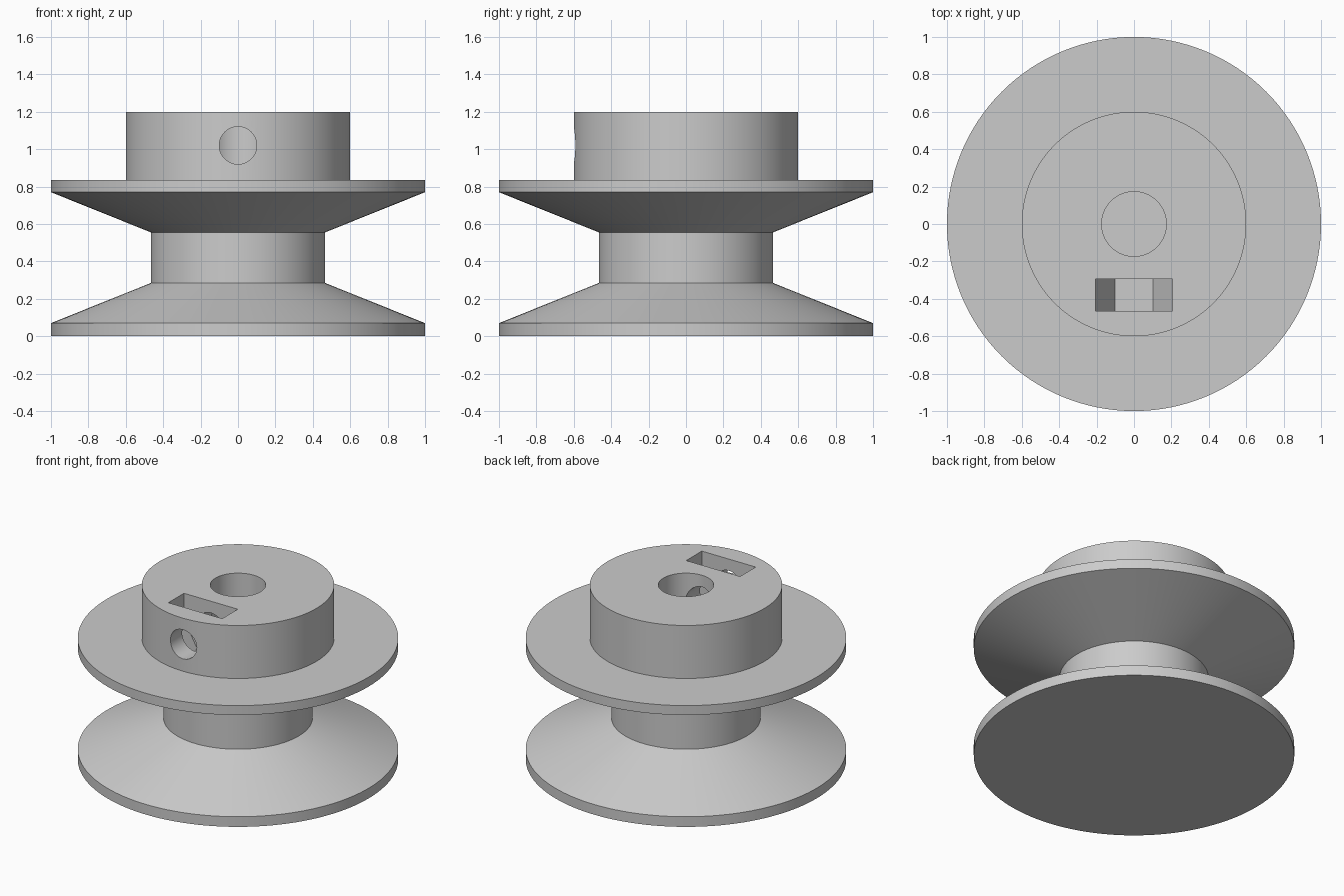
import bpy, bmesh, math
from mathutils import Matrix, Vector

cube = bpy.data.objects.get("Cube")
if cube:
    bpy.data.objects.remove(cube, do_unlink=True)

grey = bpy.data.materials.new("plain grey")
grey.use_nodes = True
colour = (0.6, 0.6, 0.6, 1)
grey.diffuse_color = colour
grey.node_tree.nodes["Principled BSDF"].inputs["Base Color"].default_value = colour

SEGMENTS = 128


def finish(name, bm):
    bmesh.ops.recalc_face_normals(bm, faces=bm.faces)
    mesh = bpy.data.meshes.new(name)
    bm.to_mesh(mesh)
    bm.free()
    mesh.materials.append(grey)
    obj = bpy.data.objects.new(name, mesh)
    bpy.context.collection.objects.link(obj)
    return obj


def lathe(name, profile):
    """Solid of revolution with flat end caps, from (radius, height) points."""
    bm = bmesh.new()
    rings = []
    for r, z in profile:
        rings.append([bm.verts.new((r * math.cos(a), r * math.sin(a), z))
                      for a in (math.tau * i / SEGMENTS for i in range(SEGMENTS))])
    for low, high in zip(rings, rings[1:]):
        for i in range(SEGMENTS):
            j = (i + 1) % SEGMENTS
            bm.faces.new((low[i], low[j], high[j], high[i]))
    bm.faces.new(rings[0])
    bm.faces.new(rings[-1])
    return finish(name, bm)


def prism(name, outline, y0, y1):
    """Outline of (x, z) points extruded along y."""
    bm = bmesh.new()
    face = bm.faces.new([bm.verts.new((x, y0, z)) for x, z in outline])
    new = bmesh.ops.extrude_face_region(bm, geom=[face])["geom"]
    bmesh.ops.translate(bm, vec=Vector((0, y1 - y0, 0)),
                        verts=[v for v in new if isinstance(v, bmesh.types.BMVert)])
    return finish(name, bm)


# Pulley body: lower flange, core, upper flange, hub
pulley = lathe("pulley", [
    (1, 0), (1, 0.07), (0.465, 0.285), (0.465, 0.555),
    (1, 0.77), (1, 0.835), (0.6, 0.835), (0.6, 1.2)])

# Blind shaft bore
bore = lathe("shaft_bore_cutter", [(0.173, 0.21), (0.173, 1.4)])

# Set screw hole from the hub front into the bore
screw_z = 1.02
screw = lathe("screw_hole_cutter", [(0.1, 0), (0.1, 0.8)])
screw.data.transform(Matrix.Translation((0, 0, screw_z)) @ Matrix.Rotation(math.pi / 2, 4, "X"))

# Nut slot: open at the top, half hexagon at the bottom
w = 0.205
drop = w * math.sin(math.pi / 3)
slot = prism("nut_slot_cutter", [
    (-w, 1.4), (-w, screw_z), (-w / 2, screw_z - drop),
    (w / 2, screw_z - drop), (w, screw_z), (w, 1.4)], -0.465, -0.295)

# Cut the openings
bpy.ops.object.select_all(action="DESELECT")
bpy.context.view_layer.objects.active = pulley
pulley.select_set(True)
for cutter in (bore, screw, slot):
    cutter.hide_render = True
    mod = pulley.modifiers.new(cutter.name, "BOOLEAN")
    mod.operation = "DIFFERENCE"
    mod.solver = "EXACT"
    mod.object = cutter
    bpy.ops.object.modifier_apply(modifier=mod.name)
    bpy.data.objects.remove(cutter, do_unlink=True)

bpy.ops.object.shade_smooth_by_angle(angle=math.radians(20))
